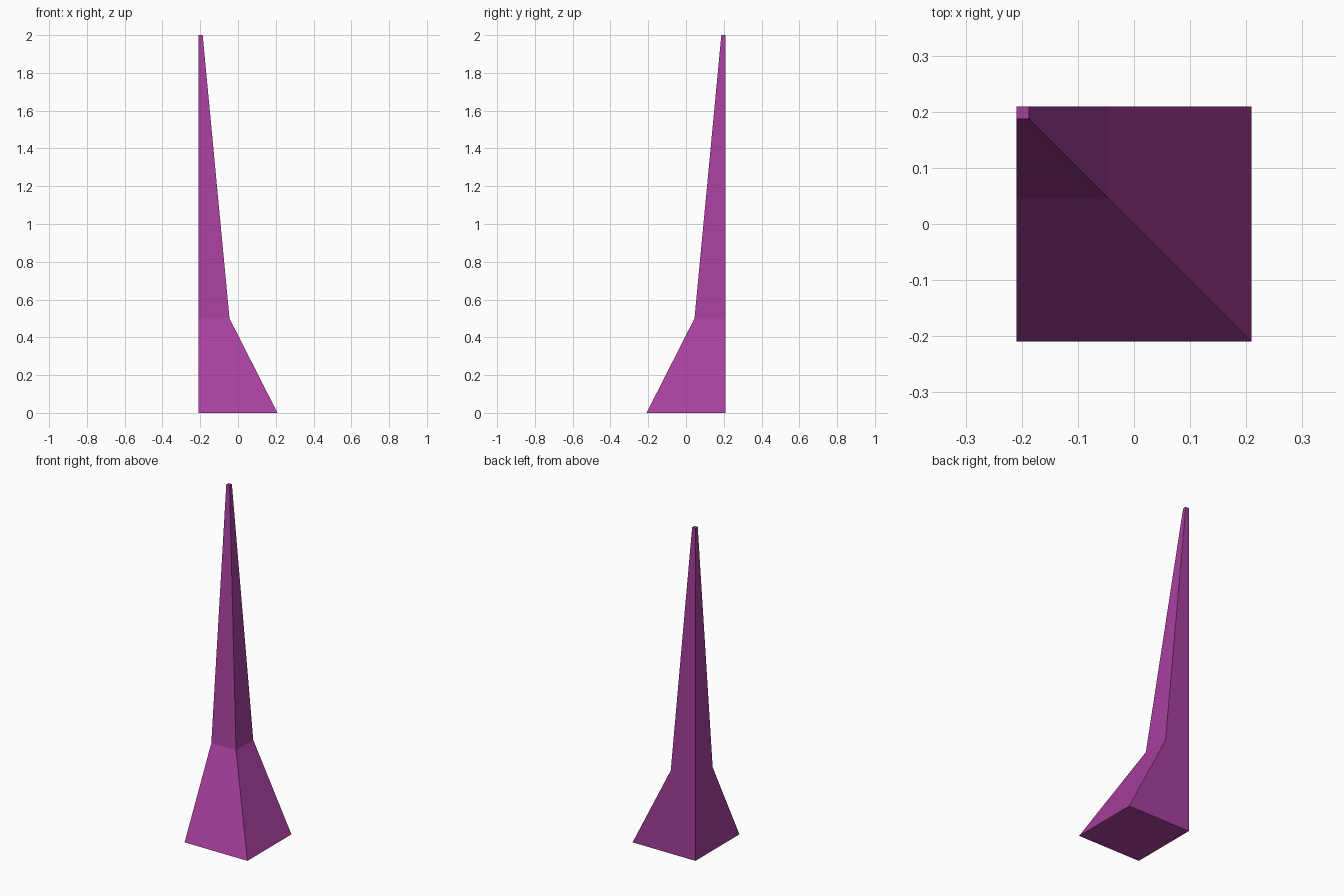
import bpy, bmesh

if "Cube" in bpy.data.objects:
    bpy.data.objects.remove(bpy.data.objects["Cube"])

purple = bpy.data.materials.new("purple")
purple.diffuse_color = (0.39, 0.051, 0.342, 1.0)
purple.use_nodes = True
purple.node_tree.nodes["Principled BSDF"].inputs["Base Color"].default_value = purple.diffuse_color

# Square sections (height, side), all sharing the vertical back-left corner edge
HALF = 0.209
sections = [(0.0, 0.418), (0.5, 0.164), (2.0, 0.022)]

bm = bmesh.new()
rings = []
for z, s in sections:
    x0, y1 = -HALF, HALF
    corners = [(x0, y1 - s), (x0 + s, y1 - s), (x0 + s, y1), (x0, y1)]
    rings.append([bm.verts.new((x, y, z)) for x, y in corners])

# Side walls between neighbouring sections
for low, high in zip(rings, rings[1:]):
    for i in range(4):
        j = (i + 1) % 4
        bm.faces.new((low[i], low[j], high[j], high[i]))

# Bottom and tip caps
bm.faces.new(rings[0][::-1])
bm.faces.new(rings[-1])

mesh = bpy.data.meshes.new("corner_spike")
bm.to_mesh(mesh)
bm.free()
mesh.materials.append(purple)
spike = bpy.data.objects.new("corner_spike", mesh)
bpy.context.collection.objects.link(spike)
